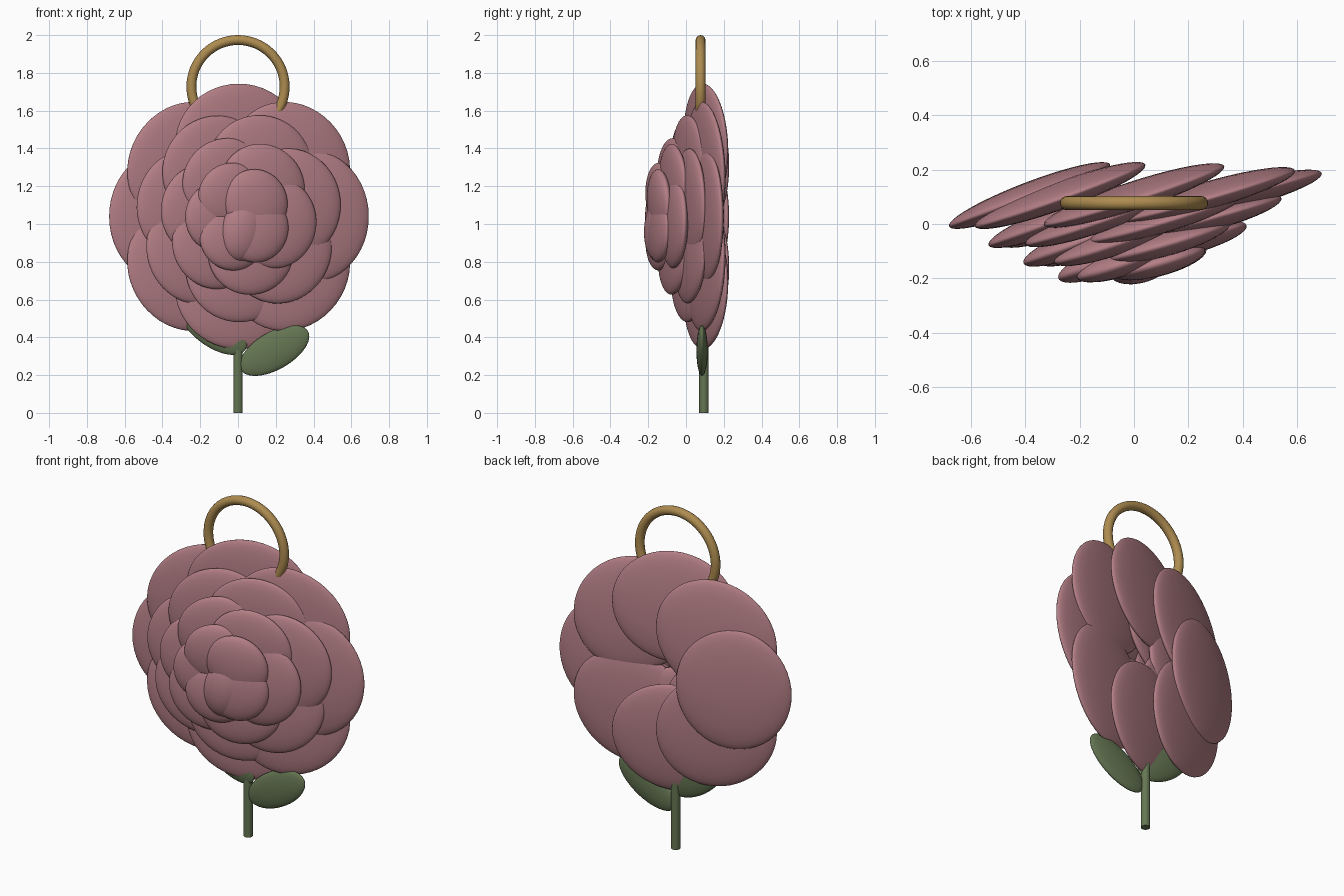
import bpy
from math import radians, sin, cos

if "Cube" in bpy.data.objects:
    bpy.data.objects.remove(bpy.data.objects["Cube"])


def material(name, rgb):
    m = bpy.data.materials.new(name)
    m.diffuse_color = (*rgb, 1)
    m.use_nodes = True
    m.node_tree.nodes["Principled BSDF"].inputs["Base Color"].default_value = m.diffuse_color
    return m


PINK = material("petal_pink", (0.45, 0.21, 0.235))
GREEN = material("leaf_green", (0.13, 0.18, 0.085))
GOLD = material("ring_gold", (0.42, 0.26, 0.08))


def finish(name, mat):
    o = bpy.context.object
    o.name = name
    o.data.materials.append(mat)
    bpy.ops.object.shade_smooth_by_angle()
    return o


def ellipsoid(name, loc, half, rot, mat):
    bpy.ops.mesh.primitive_uv_sphere_add(segments=40, ring_count=24, radius=1,
                                         location=loc, rotation=rot)
    bpy.context.object.scale = half
    return finish(name, mat)


# Petal rings: count, first angle, ring radius, depth y, half across, half along
CENTRE_Z, YAW = 1.04, radians(18)
RINGS = [
    (8, 90, 0.385, 0.105, 0.35, 0.318),
    (7, 65, 0.28, 0.022, 0.295, 0.28),
    (6, 50, 0.20, -0.064, 0.24, 0.225),
    (5, 38, 0.12, -0.14, 0.18, 0.17),
]
for r, (count, start, radius, y, across, along) in enumerate(RINGS):
    for i in range(count):
        a = radians(start + 360 * i / count)
        ellipsoid(f"petal_{r + 1}_{i + 1}",
                  (radius * cos(a), y, CENTRE_Z + radius * sin(a)),
                  (across, 0.05, along),
                  (radians(3), radians(90) - a, YAW), PINK)

# Central bud
ellipsoid("bud", (0.03, -0.145, 0.97), (0.125, 0.07, 0.17), (0, radians(15), YAW), PINK)

# Stem
bpy.ops.mesh.primitive_cylinder_add(vertices=32, radius=0.025, depth=0.6,
                                    location=(0, 0.095, 0.3))
finish("stem", GREEN)

# Leaves
ellipsoid("leaf_right", (0.193, 0.085, 0.33), (0.205, 0.03, 0.1), (0, radians(-30), 0), GREEN)
ellipsoid("leaf_left", (-0.13, 0.085, 0.45), (0.205, 0.03, 0.1), (0, radians(35), 0), GREEN)

# Hanging ring
bpy.ops.mesh.primitive_torus_add(major_radius=0.247, minor_radius=0.026,
                                 major_segments=64, minor_segments=16,
                                 location=(0, 0.077, 1.727), rotation=(radians(90), 0, 0))
finish("hanging_ring", GOLD)
